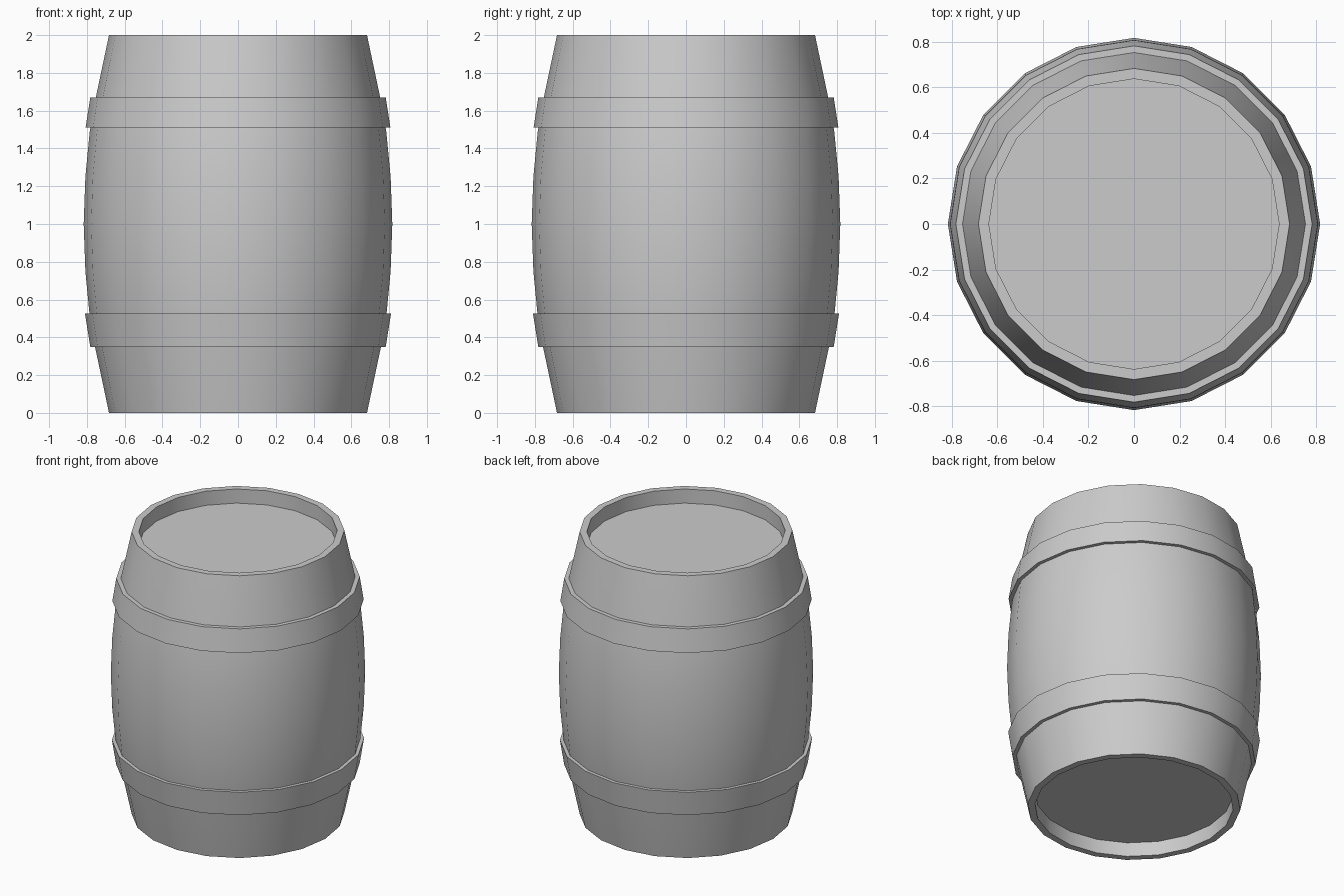
import bpy, bmesh
from math import sin, cos, pi, radians

if "Cube" in bpy.data.objects:
    bpy.data.objects.remove(bpy.data.objects["Cube"])

SIDES = 20


def lathe(name, profile, closed=False):
    """Spin a (radius, z) profile round z; radius 0 makes a pole."""
    bm = bmesh.new()
    rings = []
    for r, z in profile:
        n = SIDES if r > 0 else 1
        rings.append([bm.verts.new((r * cos(2 * pi * i / SIDES),
                                    r * sin(2 * pi * i / SIDES), z)) for i in range(n)])
    pairs = list(zip(rings, rings[1:]))
    if closed:
        pairs.append((rings[-1], rings[0]))
    for a, b in pairs:
        for i in range(SIDES):
            j = (i + 1) % SIDES
            quad = [a[i % len(a)], a[j % len(a)], b[j % len(b)], b[i % len(b)]]
            bm.faces.new(list(dict.fromkeys(quad)))
    bmesh.ops.recalc_face_normals(bm, faces=bm.faces)
    mesh = bpy.data.meshes.new(name)
    bm.to_mesh(mesh)
    bm.free()
    obj = bpy.data.objects.new(name, mesh)
    bpy.context.collection.objects.link(obj)
    bpy.ops.object.select_all(action='DESELECT')
    obj.select_set(True)
    bpy.context.view_layer.objects.active = obj
    bpy.ops.object.shade_smooth_by_angle(angle=radians(30))
    return obj


# Barrel body: recessed lid, rim and bulging wall, mirrored about z = 1
half = [(0, 0.1), (0.637, 0.1), (0.637, 0), (0.683, 0),
        (0.757, 0.35), (0.785, 0.51), (0.808, 0.75)]
lathe("barrel_body", half + [(0.817, 1)] + [(r, 2 - z) for r, z in reversed(half)])

# Metal hoops, tapered to follow the wall
lathe("lower_hoop", [(0.755, 0.35), (0.782, 0.35), (0.81, 0.525), (0.785, 0.525)], True)
lathe("upper_hoop", [(0.752, 1.67), (0.782, 1.67), (0.807, 1.51), (0.782, 1.51)], True)
